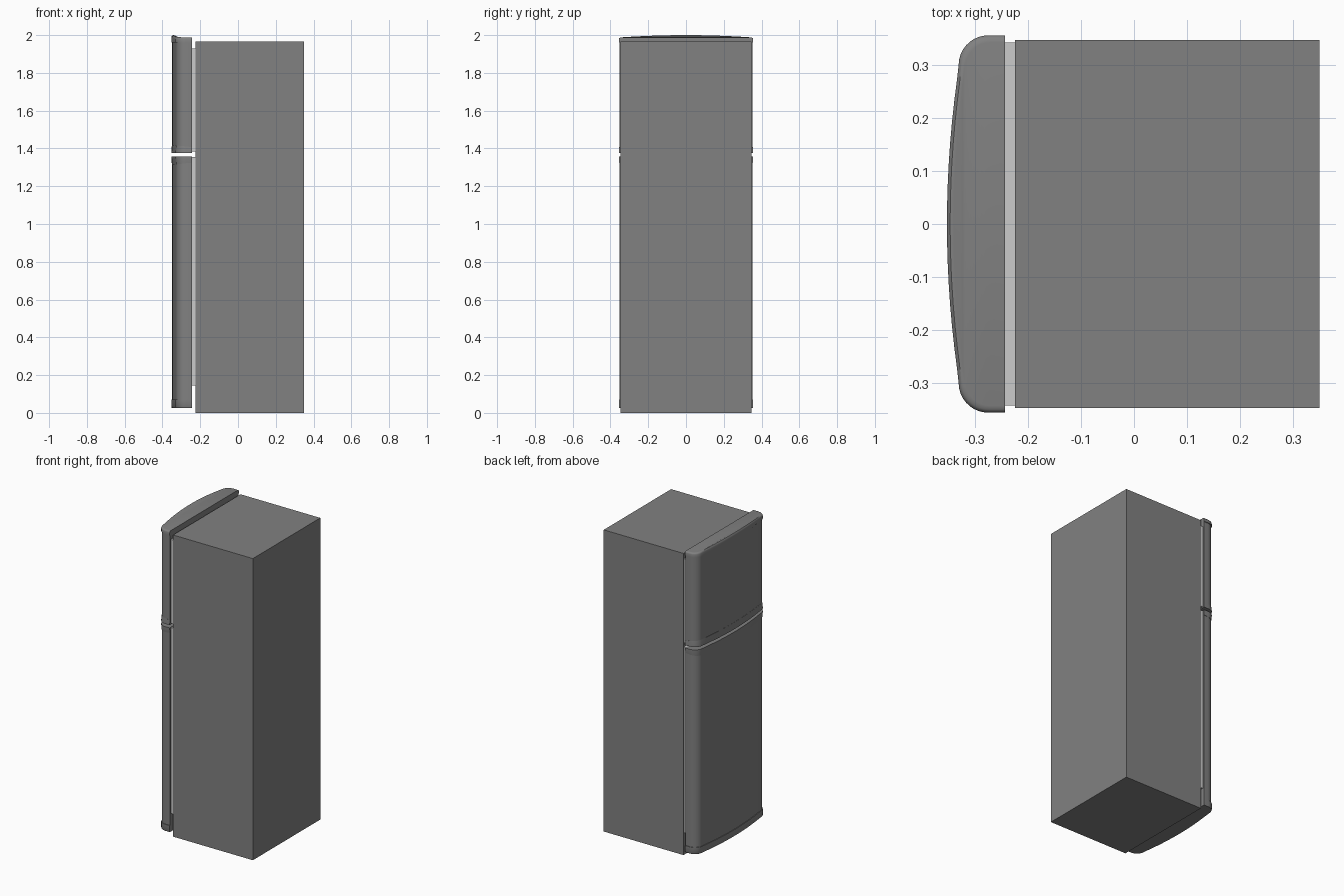
import bpy, bmesh, math

default = bpy.data.objects.get("Cube")
if default:
    bpy.data.objects.remove(default, do_unlink=True)


def material(name, value):
    m = bpy.data.materials.new(name)
    m.use_nodes = True
    colour = (value, value, value, 1)
    m.diffuse_color = colour
    m.node_tree.nodes["Principled BSDF"].inputs["Base Color"].default_value = colour
    return m


GREY = material("enamel grey", 0.22)
PALE = material("gasket pale grey", 0.6)
BACK = -0.243   # rear plane of the doors
HALF = 0.356    # half width of the trims


def finish(name, bm, mat, smooth=False):
    bmesh.ops.recalc_face_normals(bm, faces=bm.faces)
    mesh = bpy.data.meshes.new(name)
    bm.to_mesh(mesh)
    bm.free()
    mesh.materials.append(mat)
    ob = bpy.data.objects.new(name, mesh)
    bpy.context.collection.objects.link(ob)
    if smooth:
        bpy.ops.object.select_all(action="DESELECT")
        ob.select_set(True)
        bpy.context.view_layer.objects.active = ob
        bpy.ops.object.shade_smooth_by_angle(angle=math.radians(35))
    return ob


def box(name, x0, x1, half_y, z0, z1, mat):
    bm = bmesh.new()
    bmesh.ops.create_cube(bm, size=1)
    for v in bm.verts:
        v.co.x = x0 + (v.co.x + 0.5) * (x1 - x0)
        v.co.y *= 2 * half_y
        v.co.z = z0 + (v.co.z + 0.5) * (z1 - z0)
    return finish(name, bm, mat)


def section(inset):
    """Door outline from above: straight back, round corners, bowed front."""
    side = []
    for i in range(9):
        a = math.radians(78) * i / 8
        side.append((-0.275 - 0.056 * math.sin(a), 0.3 + 0.056 * math.cos(a)))
    y_end = side[-1][1]
    bow = [(-0.353 + 0.023 * (y / 0.3) ** 2, y)
           for y in (y_end * (1 - i / 8) for i in range(1, 8))]
    half = [(BACK, HALF)] + side + bow
    outline = half + [(-0.353, 0)] + [(x, -y) for x, y in reversed(half)]
    return [(BACK + (x - BACK) * (1 - inset / 0.11), y * (1 - inset / HALF))
            for x, y in outline]


def loft(name, rings, mat=GREY):
    """Stack door outlines; each ring is height, inset, arch, forward slant."""
    bm = bmesh.new()
    loops = []
    for z, inset, arch, slant in rings:
        loops.append([bm.verts.new((x, y, z + arch * (1 - (y / HALF) ** 2)
                                    + slant * (BACK - x) / 0.11))
                      for x, y in section(inset)])
    count = len(loops[0])
    for low, high in zip(loops, loops[1:]):
        for i in range(count):
            j = (i + 1) % count
            bm.faces.new((low[i], low[j], high[j], high[i]))
    # Caps are strips joining mirrored outline points
    for loop in (loops[0], loops[-1]):
        for i in range(count // 2 - 1):
            bm.faces.new((loop[i], loop[i + 1], loop[-i - 2], loop[-i - 1]))
        mid = count // 2
        bm.faces.new((loop[mid - 1], loop[mid], loop[mid + 1]))
    return finish(name, bm, mat, smooth=True)


# Cabinet
box("cabinet", -0.225, 0.35, 0.347, 0, 1.965, GREY)

# Door seals
box("freezer_gasket", BACK, -0.225, 0.343, 1.383, 1.93, PALE)
box("fridge_gasket", BACK, -0.225, 0.343, 0.145, 1.355, PALE)

# Door panels
PANEL = 0.004
loft("freezer_door", [(1.385, PANEL, 0, 0), (1.968, PANEL, 0, 0)])
loft("fridge_door", [(0.04, PANEL, 0, 0), (1.35, PANEL, 0, 0)])

# Arched top cap with a rounded rim
loft("top_cap", [(1.961, 0, 0, 0), (1.978, 0, 0.008, 0),
                 (1.983, 0.002, 0.011, 0), (1.986, 0.006, 0.013, 0),
                 (1.987, 0.013, 0.013, 0)])

# Flared trims either side of the gap between the doors
loft("freezer_handle_trim", [(1.376, 0, 0, 0), (1.385, 0, 0, 0),
                             (1.407, 0.003, 0, 0.012)])
loft("fridge_handle_trim", [(1.325, 0.003, 0, -0.012), (1.349, 0, 0, 0),
                            (1.358, 0, 0, 0)])

# Bottom cap
loft("bottom_cap", [(0.027, 0.002, 0, 0), (0.031, 0, 0, 0), (0.07, 0, 0, 0)])
